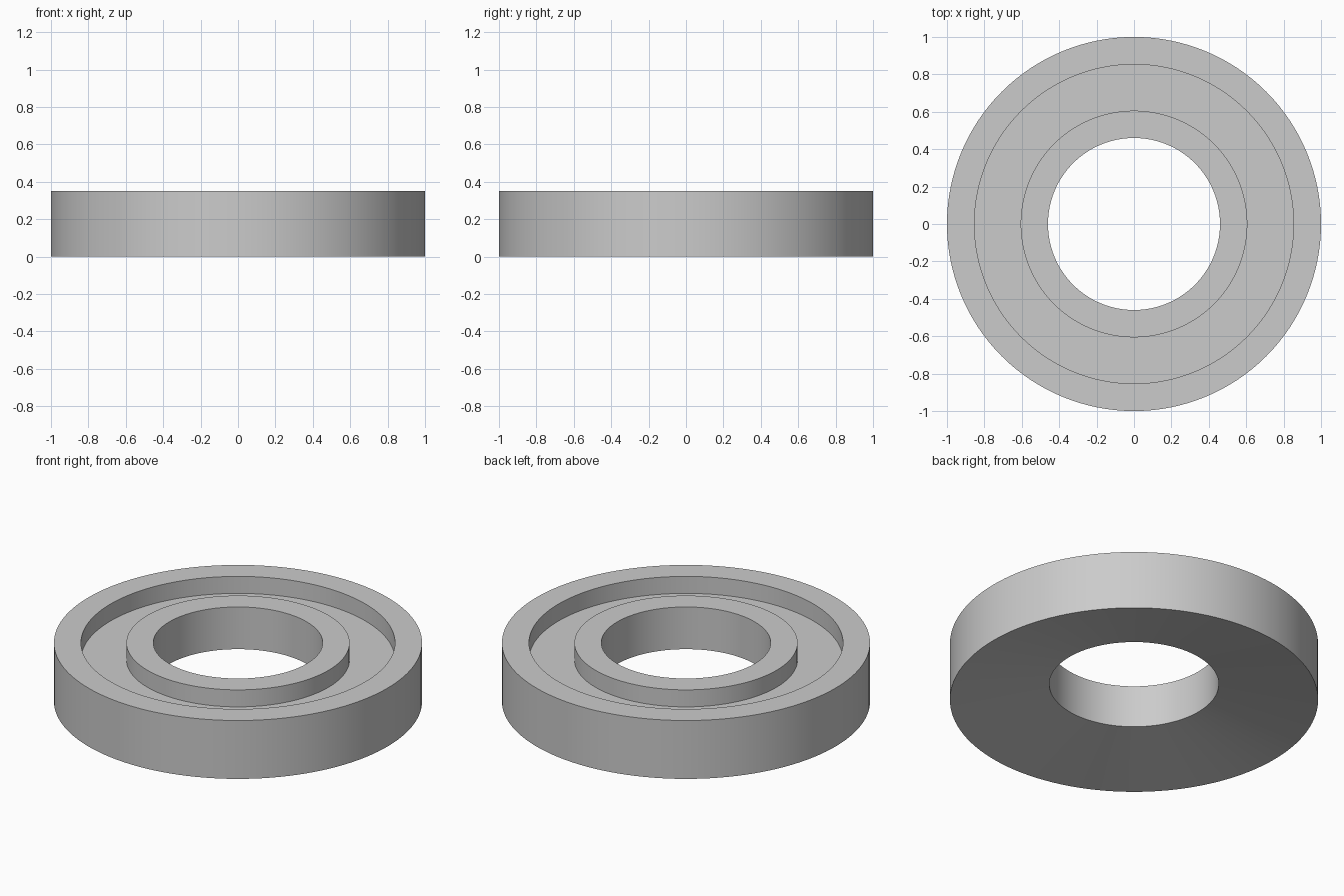
import bpy
import bmesh
import math

cube = bpy.data.objects.get("Cube")
if cube:
    bpy.data.objects.remove(cube, do_unlink=True)

# Single plain grey
grey = bpy.data.materials.new("light_grey")
grey.use_nodes = True
colour = (0.6, 0.6, 0.6, 1)
grey.diffuse_color = colour
grey.node_tree.nodes["Principled BSDF"].inputs["Base Color"].default_value = colour

# Ring dimensions
HOLE, RIB, LIP, OUTER = 0.46, 0.606, 0.853, 1.0
HEIGHT, FLOOR, HOLE_BASE = 0.35, 0.248, 0.097
SEGMENTS = 128

# Closed cross-section: dished base, outer wall, recessed channel, inner collar
profile = [
    (HOLE, HOLE_BASE), (OUTER, 0), (OUTER, HEIGHT), (LIP, HEIGHT),
    (LIP, FLOOR), (RIB, FLOOR), (RIB, HEIGHT), (HOLE, HEIGHT),
]

bm = bmesh.new()
verts = [bm.verts.new((r, 0, z)) for r, z in profile]
edges = [bm.edges.new((v, verts[(i + 1) % len(verts)])) for i, v in enumerate(verts)]
bmesh.ops.spin(bm, geom=verts + edges, cent=(0, 0, 0), axis=(0, 0, 1),
               angle=math.tau, steps=SEGMENTS, use_merge=True)
bmesh.ops.remove_doubles(bm, verts=bm.verts[:], dist=0.0001)
bmesh.ops.recalc_face_normals(bm, faces=bm.faces[:])

mesh = bpy.data.meshes.new("grooved_ring")
bm.to_mesh(mesh)
bm.free()
mesh.materials.append(grey)
ring = bpy.data.objects.new("grooved_ring", mesh)
bpy.context.collection.objects.link(ring)

# Smooth round walls with crisp rims
bpy.ops.object.select_all(action="DESELECT")
ring.select_set(True)
bpy.context.view_layer.objects.active = ring
bpy.ops.object.shade_smooth_by_angle(angle=math.radians(30))
